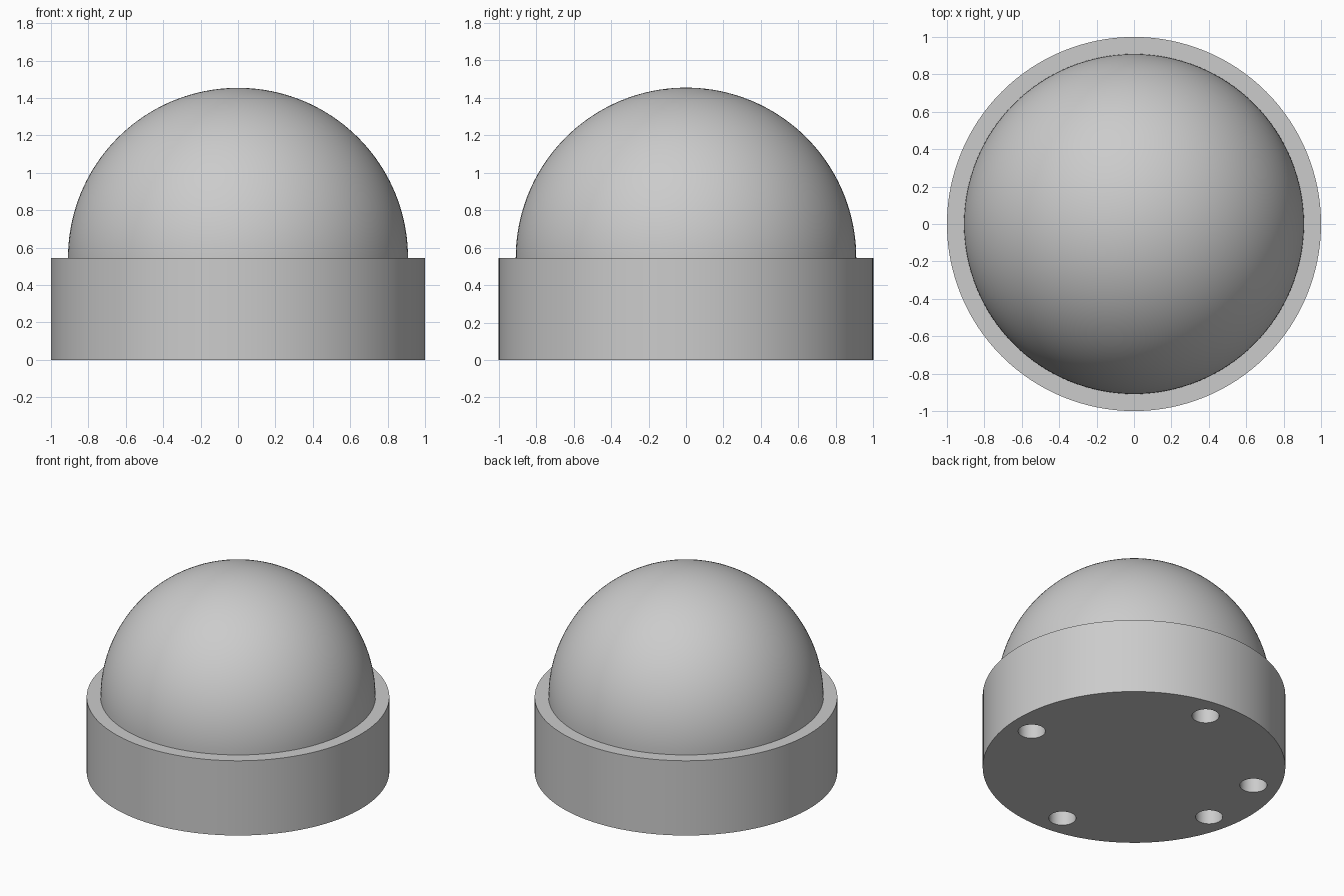
import bpy
import bmesh
from math import radians, sin, cos, pi

default = bpy.data.objects.get("Cube")
if default:
    bpy.data.objects.remove(default, do_unlink=True)

BASE_R, BASE_H = 1.0, 0.545
DOME_R = 0.909
HOLE_R, HOLE_DEPTH, HOLE_RING = 0.09, 0.2, 0.825
HOLE_ANGLES = (85, 157, 193, 265, 355)

grey = bpy.data.materials.new("plain grey")
grey.diffuse_color = (0.6, 0.6, 0.6, 1)
grey.use_nodes = True
bsdf = next(n for n in grey.node_tree.nodes if n.type == 'BSDF_PRINCIPLED')
bsdf.inputs["Base Color"].default_value = (0.6, 0.6, 0.6, 1)


def cylinder(name, radius, bottom, top, x=0, y=0, sides=128):
    bpy.ops.mesh.primitive_cylinder_add(
        vertices=sides, radius=radius, depth=top - bottom,
        location=(x, y, (bottom + top) / 2))
    obj = bpy.context.object
    obj.name = name
    obj.data.materials.append(grey)
    return obj


def select_only(obj):
    bpy.ops.object.select_all(action='DESELECT')
    obj.select_set(True)
    bpy.context.view_layer.objects.active = obj


def smooth(obj):
    select_only(obj)
    bpy.ops.object.shade_smooth_by_angle(angle=radians(30))


# Round base with blind holes drilled into its underside
base = cylinder("base", BASE_R, 0, BASE_H)
for angle in HOLE_ANGLES:
    a = radians(angle)
    cutter = cylinder("hole_cutter", HOLE_R, -0.1, HOLE_DEPTH,
                      HOLE_RING * cos(a), HOLE_RING * sin(a), 48)
    cutter.hide_render = True
    mod = base.modifiers.new("hole", 'BOOLEAN')
    mod.operation = 'DIFFERENCE'
    mod.solver = 'EXACT'
    mod.object = cutter
    select_only(base)
    bpy.ops.object.modifier_apply(modifier=mod.name)
    bpy.data.objects.remove(cutter, do_unlink=True)
smooth(base)

# Hemispherical dome, its rim sunk slightly into the base
bm = bmesh.new()
STEPS = 40
profile = [(0, BASE_H - 0.02), (DOME_R, BASE_H - 0.02)]
profile += [(DOME_R * cos(i / STEPS * pi / 2),
             BASE_H + DOME_R * sin(i / STEPS * pi / 2)) for i in range(STEPS + 1)]
verts = [bm.verts.new((r, 0, z)) for r, z in profile]
edges = [bm.edges.new(pair) for pair in zip(verts, verts[1:])]
bmesh.ops.spin(bm, geom=verts + edges, cent=(0, 0, 0), axis=(0, 0, 1),
               angle=2 * pi, steps=128)
bmesh.ops.remove_doubles(bm, verts=bm.verts, dist=0.0005)
bmesh.ops.recalc_face_normals(bm, faces=bm.faces)
mesh = bpy.data.meshes.new("dome")
bm.to_mesh(mesh)
bm.free()
mesh.materials.append(grey)
dome = bpy.data.objects.new("dome", mesh)
bpy.context.collection.objects.link(dome)
smooth(dome)
